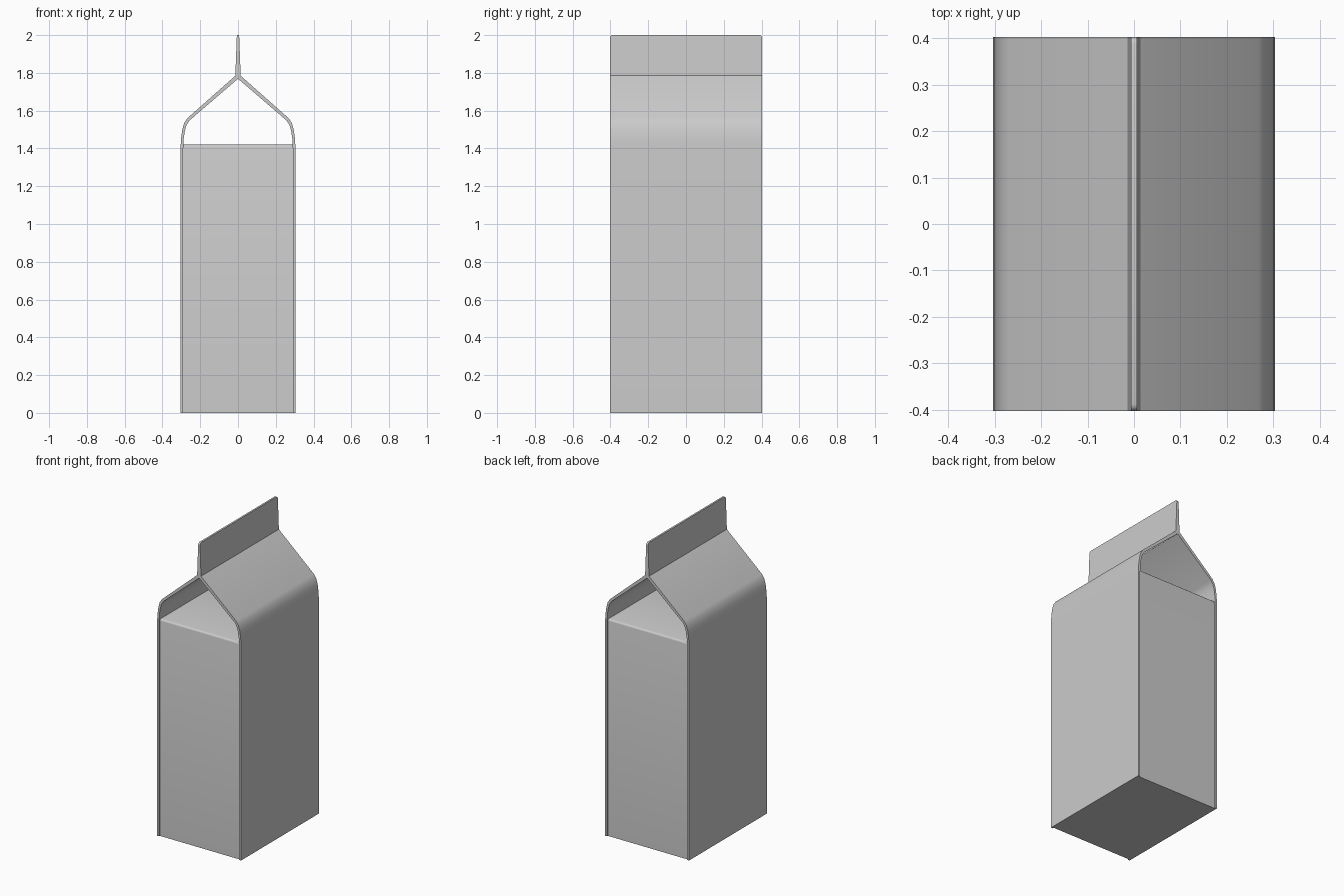
import bpy
import bmesh
import math

if "Cube" in bpy.data.objects:
    bpy.data.objects.remove(bpy.data.objects["Cube"])

HALF_DEPTH = 0.403


def finish(bm, name):
    bmesh.ops.recalc_face_normals(bm, faces=bm.faces)
    mesh = bpy.data.meshes.new(name)
    bm.to_mesh(mesh)
    bm.free()
    ob = bpy.data.objects.new(name, mesh)
    bpy.context.collection.objects.link(ob)
    bpy.ops.object.select_all(action='DESELECT')
    ob.select_set(True)
    bpy.context.view_layer.objects.active = ob
    bpy.ops.object.shade_smooth_by_angle(angle=math.radians(35))
    return ob


# Wrapped side panels, gable roof and top fin: one profile extruded in depth
outer = [(0.304, 0), (0.304, 1.40), (0.302, 1.45), (0.295, 1.50), (0.285, 1.535),
         (0.268, 1.56), (0.014, 1.785), (0.007, 1.98), (0.006, 2.0)]
inner = [(0, 1.769), (0.258, 1.547), (0.272, 1.525), (0.281, 1.495),
         (0.288, 1.45), (0.290, 1.40), (0.290, 0)]


def mirrored(points):
    return [(-x, z) for x, z in reversed(points)]


profile = outer + mirrored(outer) + mirrored(inner[1:]) + mirrored(inner[:1])
profile += inner[1:]
bm = bmesh.new()
face = bm.faces.new([bm.verts.new((x, -HALF_DEPTH, z)) for x, z in profile])
geom = bmesh.ops.extrude_face_region(bm, geom=[face])["geom"]
bmesh.ops.translate(bm, vec=(0, 2 * HALF_DEPTH, 0),
                    verts=[v for v in geom if isinstance(v, bmesh.types.BMVert)])
# Rounded upper corners of the fin
corners = [e for e in bm.edges
           if all(v.co.z > 1.999 for v in e.verts)
           and abs(e.verts[0].co.y - e.verts[1].co.y) < 1e-5]
bmesh.ops.bevel(bm, geom=corners, offset=0.015, segments=3, profile=0.5,
                affect='EDGES')
finish(bm, "carton_wrap_and_gable")

# Inner box with softened top edges, slightly recessed behind the panel edges
bm = bmesh.new()
bmesh.ops.create_cube(bm, size=1)
for v in bm.verts:
    v.co = (v.co.x * 0.59, v.co.y * 2 * (HALF_DEPTH - 0.008), (v.co.z + 0.5) * 1.42)
top_edges = [e for e in bm.edges
             if all(v.co.z > 1.4 for v in e.verts)
             and abs(e.verts[0].co.y - e.verts[1].co.y) < 1e-5]
bmesh.ops.bevel(bm, geom=top_edges, offset=0.012, segments=3, profile=0.5,
                affect='EDGES')
finish(bm, "carton_body")
